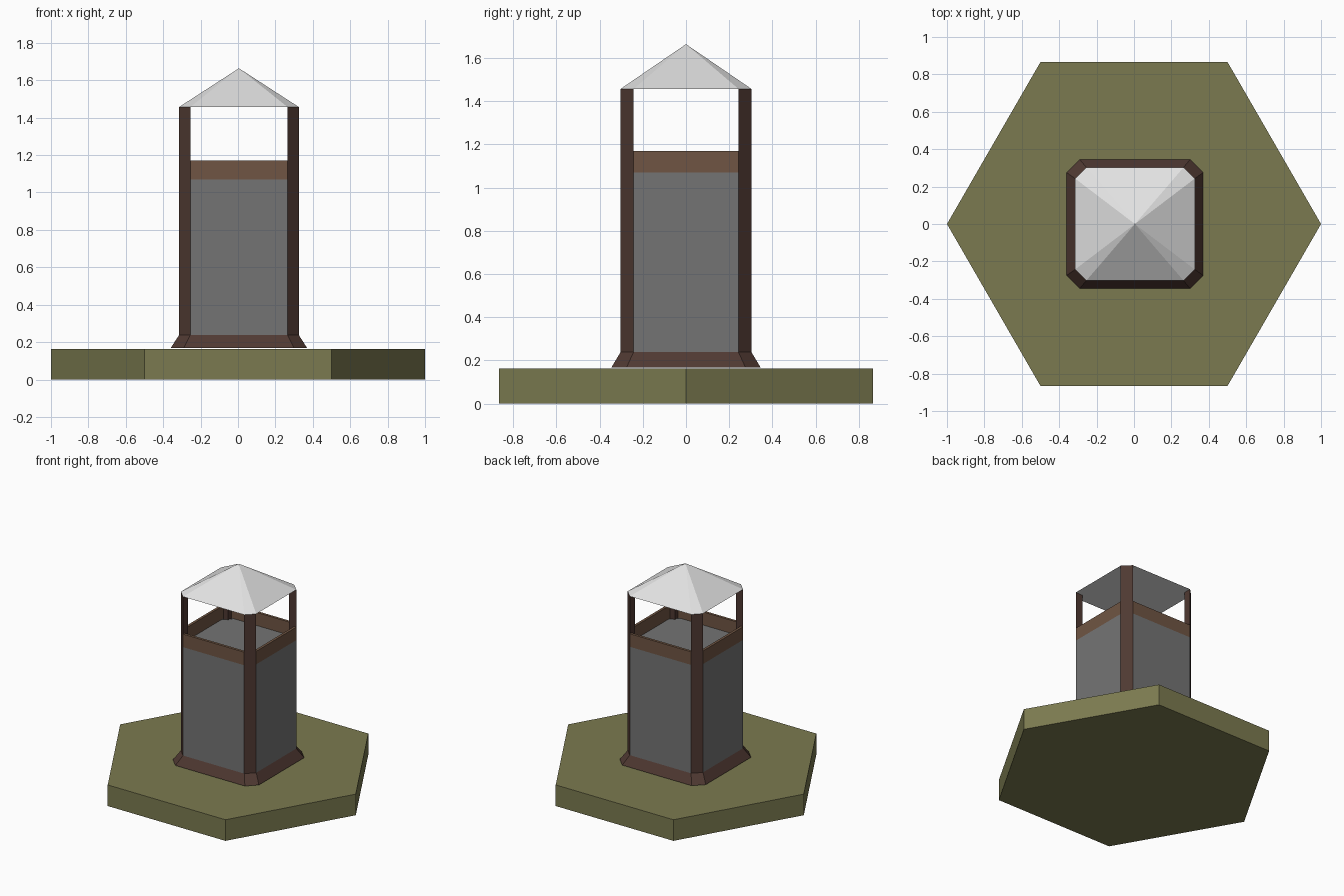
import bpy, bmesh, math

if "Cube" in bpy.data.objects:
    bpy.data.objects.remove(bpy.data.objects["Cube"])

CX, HX, HY, C = 0.005, 0.32, 0.303, 0.06   # tower centre, half sizes, corner cut


def mat(name, hexcol):
    m = bpy.data.materials.new(name)
    lin = [(int(hexcol[i:i + 2], 16) / 255) for i in (0, 2, 4)]
    lin = [v / 12.92 if v <= 0.04045 else ((v + 0.055) / 1.055) ** 2.4 for v in lin]
    m.diffuse_color = (*lin, 1)
    m.use_nodes = True
    m.node_tree.nodes["Principled BSDF"].inputs["Base Color"].default_value = m.diffuse_color
    return m


OLIVE = mat("olive ground", "7B7A50")
DARK = mat("dark brown timber", "4F3932")
STONE = mat("grey wall", "747474")
BROWN = mat("brown rail", "705543")
ROOF = mat("pale roof", "E2E2E2")


def loft(name, rings, material):
    """Closed solid through rings of points; a one-point ring is an apex."""
    bm = bmesh.new()
    vr = [[bm.verts.new(p) for p in r] for r in rings]
    for a, b in zip(vr, vr[1:]):
        n = len(a)
        for i in range(n):
            j = (i + 1) % n
            bm.faces.new((a[i], a[j], b[0]) if len(b) == 1 else (a[i], a[j], b[j], b[i]))
    for r in (vr[0], vr[-1]):
        if len(r) > 2:
            bm.faces.new(r)
    bmesh.ops.recalc_face_normals(bm, faces=bm.faces)
    me = bpy.data.meshes.new(name)
    bm.to_mesh(me)
    bm.free()
    me.materials.append(material)
    ob = bpy.data.objects.new(name, me)
    bpy.context.collection.objects.link(ob)
    return ob


def at(pts, z):
    return [(x, y, z) for x, y in pts]


def prism(name, pts, z0, z1, material):
    return loft(name, [at(pts, z0), at(pts, z1)], material)


def octagon(hx, hy, c):
    p = [(hx, hy - c), (hx - c, hy)]
    p += [(-x, y) for x, y in reversed(p)]
    p += [(-x, -y) for x, y in p]
    return [(x + CX, y) for x, y in p]


def rect(x0, x1, y0, y1):
    return [(x0 + CX, y0), (x1 + CX, y0), (x1 + CX, y1), (x0 + CX, y1)]


# hexagonal ground slab
prism("ground_slab", [(math.cos(math.radians(60 * i)), math.sin(math.radians(60 * i)))
                      for i in range(6)], 0, 0.162, OLIVE)

# flared foot
outline = octagon(HX, HY, C)
loft("flared_foot", [at(octagon(0.365, 0.345, 0.07), 0.168), at(outline, 0.238)], DARK)

# walls and top rails on all four sides
T = 0.02
for s, side in ((-1, "a"), (1, "b")):
    panels = {
        "front_back": rect(-HX + C, HX - C, *sorted((s * HY, s * (HY - T)))),
        "left_right": rect(*sorted((s * HX, s * (HX - T))), -HY + C, HY - C),
    }
    for label, pts in panels.items():
        prism(f"wall_{label}_{side}", pts, 0.238, 1.07, STONE)
        prism(f"rail_{label}_{side}", pts, 1.07, 1.17, BROWN)

# lookout floor
prism("lookout_floor", octagon(HX - T, HY - T, C), 1.05, 1.07, STONE)

# corner posts
for sx in (-1, 1):
    for sy in (-1, 1):
        tri = [(HX, HY - C), (HX - C, HY), (HX - C, HY - C)]
        prism(f"corner_post_{sx}_{sy}", [(CX + sx * x, sy * y) for x, y in tri],
              0.238, 1.457, DARK)

# pyramid roof
loft("roof", [at(outline, 1.457), [(CX, 0, 1.664)]], ROOF)
